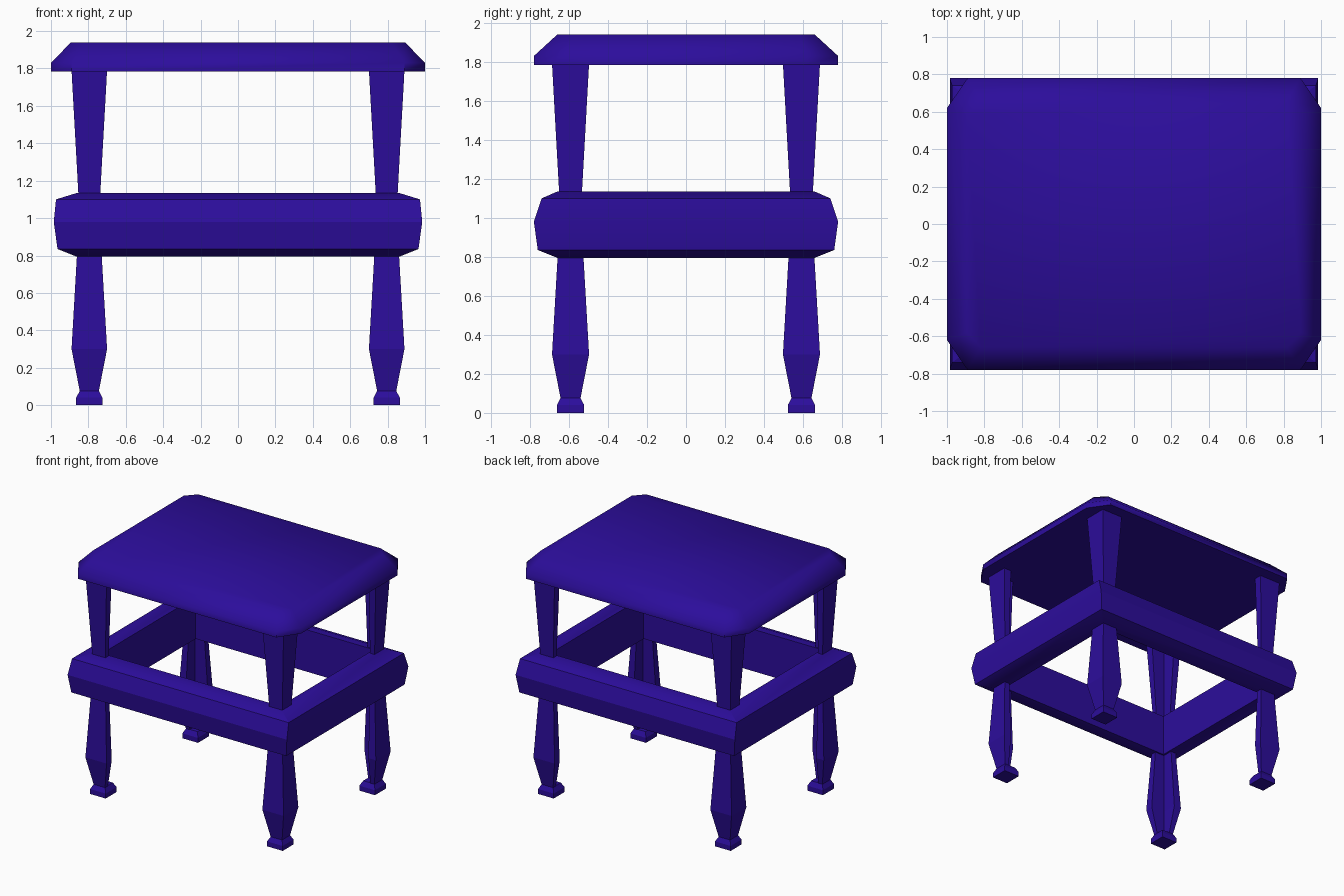
import bpy, bmesh, math

if "Cube" in bpy.data.objects:
    bpy.data.objects.remove(bpy.data.objects["Cube"])

mat = bpy.data.materials.new("indigo_paint")
mat.diffuse_color = (0.025, 0.004, 0.33, 1)
mat.use_nodes = True
mat.node_tree.nodes["Principled BSDF"].inputs["Base Color"].default_value = mat.diffuse_color


def loft(name, rings, loop=False, smooth=None):
    """Skin a stack of equal-length rings; cap the ends or join them in a loop."""
    bm = bmesh.new()
    vs = [[bm.verts.new(p) for p in ring] for ring in rings]
    n = len(vs[0])
    pairs = list(zip(vs, vs[1:])) + ([(vs[-1], vs[0])] if loop else [])
    for a, b in pairs:
        for i in range(n):
            j = (i + 1) % n
            bm.faces.new((a[i], a[j], b[j], b[i]))
    if not loop:
        bm.faces.new(vs[0])
        bm.faces.new(vs[-1])
    bmesh.ops.recalc_face_normals(bm, faces=bm.faces)
    me = bpy.data.meshes.new(name)
    bm.to_mesh(me)
    bm.free()
    me.materials.append(mat)
    ob = bpy.data.objects.new(name, me)
    bpy.context.collection.objects.link(ob)
    if smooth:
        bpy.ops.object.select_all(action='DESELECT')
        ob.select_set(True)
        bpy.context.view_layer.objects.active = ob
        bpy.ops.object.shade_smooth_by_angle(angle=math.radians(smooth))
    return ob


def rect(x, y, z):
    return [(-x, -y, z), (x, -y, z), (x, y, z), (-x, y, z)]


def clipped_rect(x, y, cx, cy, z):
    """Rectangle with cut corners."""
    return [(-x, -y + cy, z), (-x + cx, -y, z), (x - cx, -y, z), (x, -y + cy, z),
            (x, y - cy, z), (x - cx, y, z), (-x + cx, y, z), (-x, y - cy, z)]


# Seat: slab with clipped corners and a sloping rim
loft("seat", [clipped_rect(1.0, 0.78, 0.11, 0.16, 1.785),
              clipped_rect(1.0, 0.78, 0.11, 0.16, 1.83),
              clipped_rect(0.893, 0.66, 0.075, 0.08, 1.94)], smooth=50)

# Rail band: bulging outer profile around a straight inner wall
band = [(0.80, 0.60, 0.795), (0.865, 0.66, 0.795), (0.965, 0.76, 0.835),
        (0.985, 0.78, 0.98), (0.973, 0.74, 1.10), (0.86, 0.66, 1.135),
        (0.80, 0.60, 1.135)]
loft("rail_band", [rect(*p) for p in band], loop=True, smooth=25)

# Legs: tapered angle section open to the inside, on square feet
LEG = [(0.07, 0.05), (0.30, 0.095), (1.03, 0.053), (1.79, 0.095)]
FOOT = [(0.0, 0.07), (0.04, 0.07), (0.078, 0.05)]
CX, CY = 0.795, 0.592
for sy, end in ((-1, "front"), (1, "back")):
    for sx, side in ((-1, "left"), (1, "right")):
        def place(pts, z):
            return [(sx * (CX + u), sy * (CY + v), z) for u, v in pts]

        rings = []
        for z, h in LEG:
            k = 0.3 * h
            rings.append(place([(h, h), (-h, h), (-h, k), (k, k), (k, -h), (h, -h)], z))
        loft(f"{end}_{side}_leg", rings)
        loft(f"{end}_{side}_foot",
             [place([(h, h), (-h, h), (-h, -h), (h, -h)], z) for z, h in FOOT])
